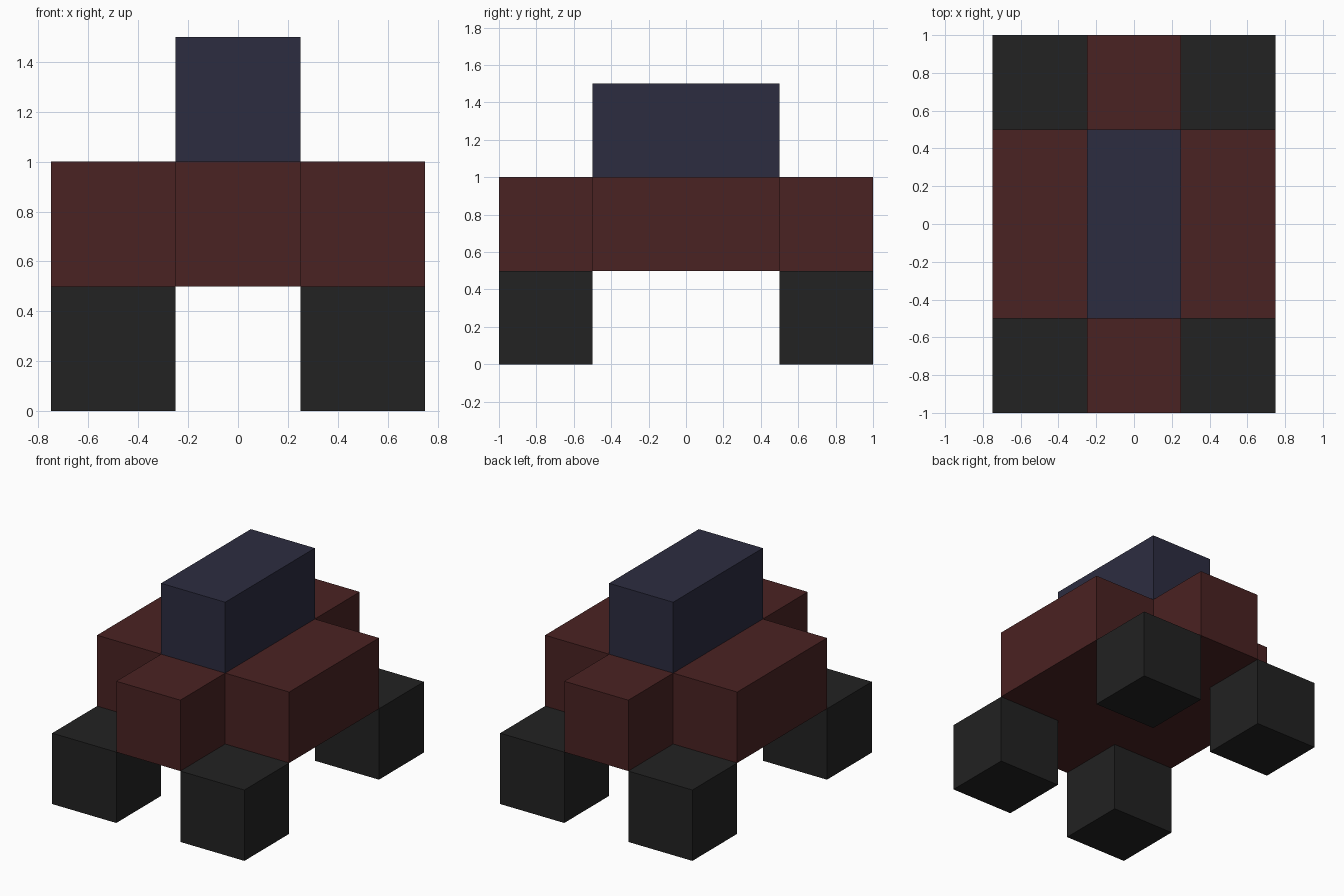
import bpy, bmesh

if "Cube" in bpy.data.objects:
    bpy.data.objects.remove(bpy.data.objects["Cube"])


def material(name, srgb):
    lin = [((c / 255 + 0.055) / 1.055) ** 2.4 for c in srgb]
    m = bpy.data.materials.new(name)
    m.diffuse_color = (*lin, 1)
    m.use_nodes = True
    m.node_tree.nodes["Principled BSDF"].inputs["Base Color"].default_value = m.diffuse_color
    return m


def prism(name, outline, z0, z1, mat):
    """Extrude a counter-clockwise xy outline from z0 up to z1."""
    bm = bmesh.new()
    base = bm.faces.new([bm.verts.new((x, y, z0)) for x, y in outline])
    ext = bmesh.ops.extrude_face_region(bm, geom=[base], use_keep_orig=True)
    top = [v for v in ext["geom"] if isinstance(v, bmesh.types.BMVert)]
    bmesh.ops.translate(bm, verts=top, vec=(0, 0, z1 - z0))
    bmesh.ops.recalc_face_normals(bm, faces=bm.faces)
    me = bpy.data.meshes.new(name)
    bm.to_mesh(me)
    bm.free()
    me.materials.append(mat)
    ob = bpy.data.objects.new(name, me)
    bpy.context.collection.objects.link(ob)
    return ob


def rect(cx, cy, w, d):
    return [(cx + sx * w / 2, cy + sy * d / 2)
            for sx, sy in ((-1, -1), (1, -1), (1, 1), (-1, 1))]


red = material("dark red", (74, 34, 34))
blue = material("dark blue", (44, 44, 64))
black = material("black", (34, 34, 34))

# Body: cross-shaped slab with notched corners over the wheels
cross = [(-.25, -1), (.25, -1), (.25, -.5), (.75, -.5), (.75, .5), (.25, .5),
         (.25, 1), (-.25, 1), (-.25, .5), (-.75, .5), (-.75, -.5), (-.25, -.5)]
prism("body", cross, 0.5, 1.0, red)

# Cabin on top
prism("cabin", rect(0, 0, 0.5, 1.0), 1.0, 1.5, blue)

# Four block wheels at the corners
for sy, end in ((-1, "front"), (1, "back")):
    for sx, side in ((-1, "left"), (1, "right")):
        prism(f"{end}_{side}_wheel", rect(sx * 0.5, sy * 0.75, 0.5, 0.5), 0, 0.5, black)
